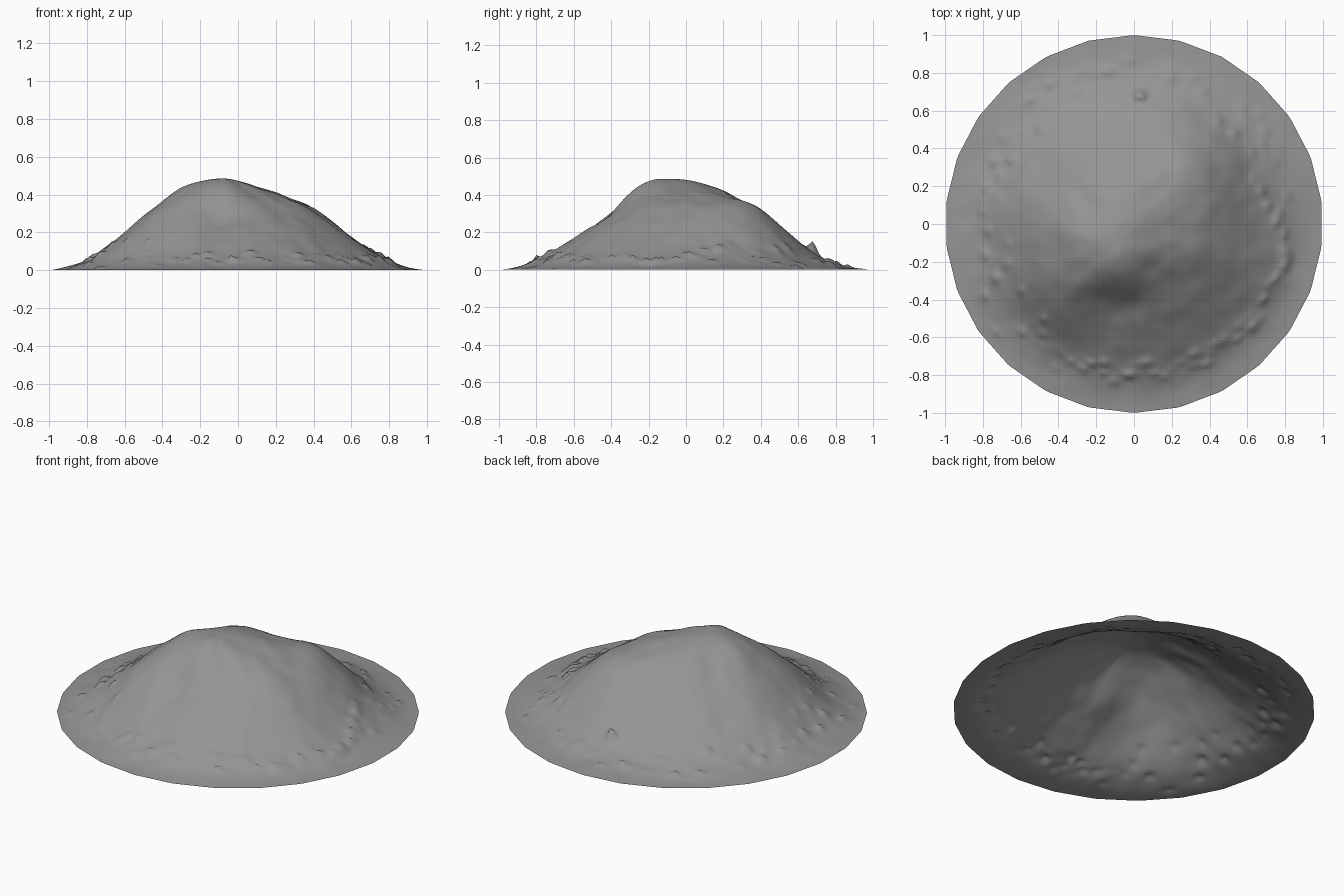
import bpy, bmesh, random
from math import pi, sin, cos, tau, sqrt, exp
from mathutils import Vector, noise

if "Cube" in bpy.data.objects:
    bpy.data.objects.remove(bpy.data.objects["Cube"])

random.seed(11)
PEAK = Vector((-0.08, -0.08))
SIDES = 26          # facets of the rim
SEG, RINGS = 208, 64

# Slope height at even fractions (0, 1/8 .. 1) of the way from peak to rim,
# one profile per compass direction, counter-clockwise from +x
PROFILES = [
    [.485, .455, .405, .355, .28, .18, .09, .025, 0],  # right
    [.485, .465, .43, .39, .345, .235, .10, .025, 0],  # back right ridge
    [.485, .47, .43, .35, .245, .14, .06, .015, 0],    # back
    [.485, .465, .41, .33, .23, .14, .06, .02, 0],     # back left
    [.485, .47, .43, .35, .26, .16, .075, .025, 0],    # left
    [.485, .47, .43, .36, .27, .17, .075, .025, 0],    # front left ridge
    [.485, .475, .40, .27, .20, .13, .065, .02, 0],    # front
    [.485, .46, .38, .30, .23, .15, .075, .02, 0],     # front right
]


def spline(p, t):
    """Smooth height along one slope profile."""
    f = min(t, 0.9999) * 8
    i, u = int(f), f - int(f)
    a, b, c, d = p[abs(i - 1)], p[i], p[i + 1], p[min(i + 2, 8)]
    return b + u * ((c - a) + u * ((2 * a - 5 * b + 4 * c - d)
                    + u * (3 * b - 3 * c + d - a))) / 2


def slope(ang, t):
    f = (ang % tau) / tau * 8
    i, u = int(f) % 8, f - int(f)
    u = u * u * (3 - 2 * u)
    return spline(PROFILES[i], t) * (1 - u) + spline(PROFILES[(i + 1) % 8], t) * u


def rim_distance(d):
    """Distance from the peak to the unit circle along direction d."""
    b = PEAK.dot(d)
    return -b + sqrt(b * b - PEAK.length_squared + 1)


# Pebbles scattered round the foot, denser at the front and right
pebbles = [(Vector((0.03, 0.68)), 0.025, 0.06)]
for k in range(90):
    if k < 55:
        a = -0.75 * pi + pi * (k + random.random()) / 55
    else:
        a = 0.25 * pi + pi * (k - 55 + random.random()) / 35
    r = random.gauss(0.8, 0.05)
    pebbles.append((Vector((cos(a), sin(a))) * min(r, 0.95),
                    random.uniform(0.013, 0.025), random.uniform(0.006, 0.024)))


def height(p, ang, t):
    z = slope(ang, t)
    fade = min(1, (1 - t) * 6)
    q = Vector((p.x, p.y, 0.3))
    z += fade * (0.012 * noise.noise(q * 4) + 0.006 * noise.noise(q * 11)) * min(1, t * 4)
    for c, w, h in pebbles:
        d2 = (p - c).length_squared / (w * w)
        if d2 < 6:
            z += h * exp(-d2) * min(1, (1 - t) * 12)
    return max(z, 0)


# Mound: open shell of rings from the peak out to a faceted rim
bm = bmesh.new()
top = bm.verts.new((PEAK.x, PEAK.y, 0.485))
prev = None
for j in range(1, RINGS + 1):
    t = j / RINGS
    ring = []
    for i in range(SEG):
        ang = tau * i / SEG
        d = Vector((cos(ang), sin(ang)))
        p = PEAK + d * rim_distance(d) * t
        z = height(p, ang, t)
        # flatten the circle into straight rim facets near the edge
        w = max(0, (t - 0.8) / 0.2)
        from_centre = Vector((0, 1)).angle_signed(p, 0)
        local = (from_centre % (tau / SIDES)) - pi / SIDES
        p *= 1 + w * (cos(pi / SIDES) / cos(local) - 1)
        ring.append(bm.verts.new((p.x, p.y, z)))
    for i in range(SEG):
        k = (i + 1) % SEG
        if prev:
            bm.faces.new((prev[i], ring[i], ring[k], prev[k]))
        else:
            bm.faces.new((top, ring[i], ring[k]))
    prev = ring

mesh = bpy.data.meshes.new("dirt_mound")
bm.to_mesh(mesh)
bm.free()
mesh.shade_smooth()
mound = bpy.data.objects.new("dirt_mound", mesh)
bpy.context.collection.objects.link(mound)

# Dark grey soil
soil = bpy.data.materials.new("soil")
soil.diffuse_color = (0.3, 0.3, 0.3, 1)
soil.use_nodes = True
soil.node_tree.nodes["Principled BSDF"].inputs["Base Color"].default_value = soil.diffuse_color
mesh.materials.append(soil)
